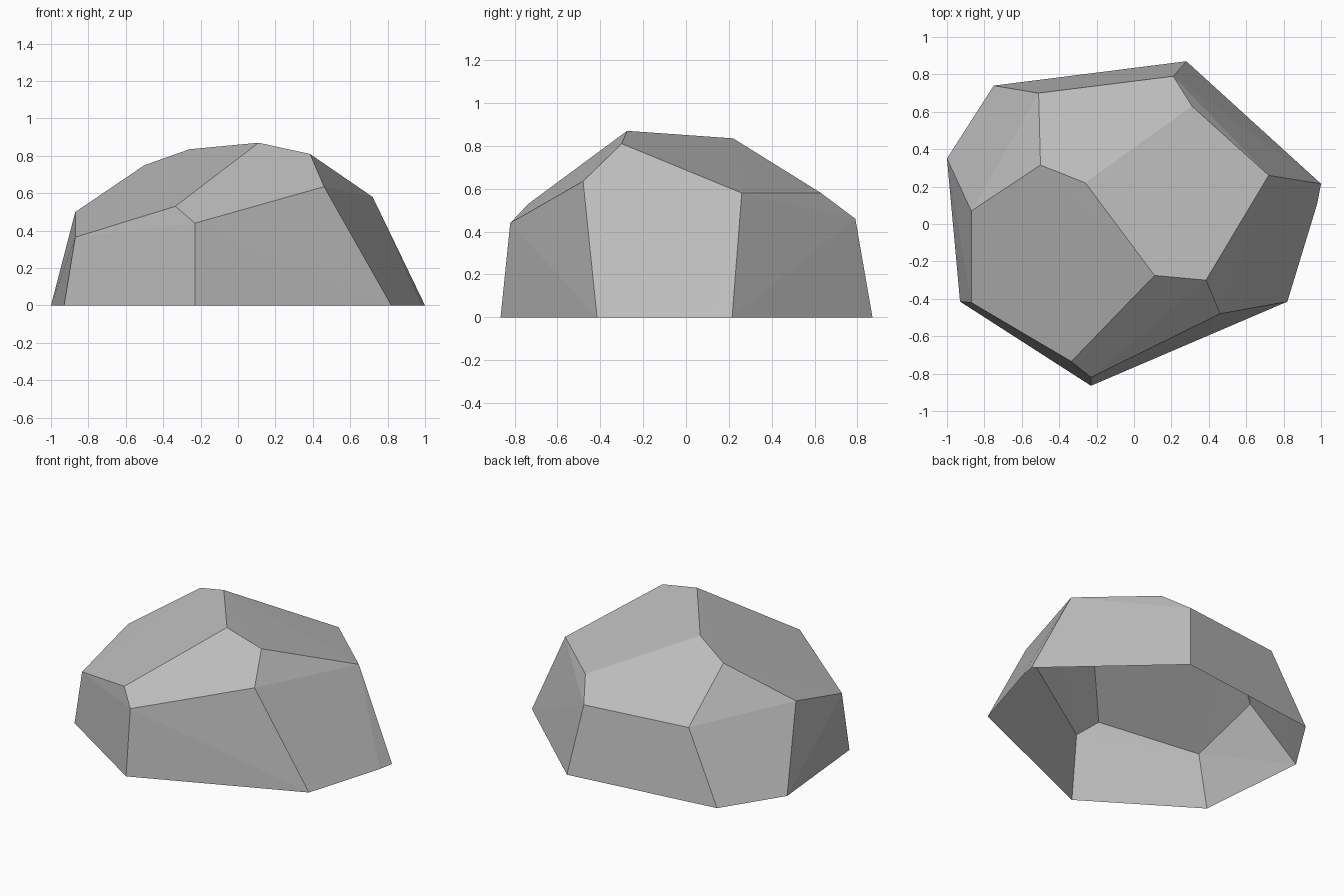
import bpy
import bmesh

# Remove the default object
cube = bpy.data.objects.get("Cube")
if cube:
    bpy.data.objects.remove(cube, do_unlink=True)

# Single stone colour
stone = bpy.data.materials.new("grey stone")
stone.use_nodes = True
colour = (0.5, 0.5, 0.5, 1)
stone.diffuse_color = colour
shader = stone.node_tree.nodes["Principled BSDF"]
shader.inputs["Base Color"].default_value = colour
shader.inputs["Roughness"].default_value = 0.9

# Ground outline of the boulder (x, y), open underneath
ground_rim = [
    (-0.93, -0.415), (-0.23, -0.865), (0.82, -0.415), (0.98, 0.11),
    (1, 0.215), (0.28, 0.87), (-0.75, 0.74), (-1, 0.35),
]

# Corners where the chipped side facets meet the upper ones
shoulder = [
    (-0.87, -0.42, 0.365), (-0.335, -0.735, 0.53), (-0.23, -0.82, 0.44),
    (0.46, -0.48, 0.635), (0.72, 0.26, 0.58), (0.31, 0.63, 0.58),
    (0.21, 0.79, 0.46), (-0.51, 0.7, 0.465), (-0.87, 0.07, 0.5),
]

# Corners of the crown facets
crown = [
    (0.11, -0.275, 0.87), (0.385, -0.3, 0.81),
    (-0.26, 0.22, 0.835), (-0.5, 0.315, 0.75),
]


def build_boulder(name, rim, upper, material):
    """Wrap the corners in flat facets and leave the underside open."""
    bm = bmesh.new()
    for x, y in rim:
        bm.verts.new((x, y, 0))
    for corner in upper:
        bm.verts.new(corner)
    bmesh.ops.convex_hull(bm, input=bm.verts[:])
    bmesh.ops.recalc_face_normals(bm, faces=bm.faces[:])

    # Open underside: drop every face lying on the ground
    underside = [f for f in bm.faces if all(v.co.z < 0.01 for v in f.verts)]
    bmesh.ops.delete(bm, geom=underside, context="FACES")

    # Merge triangles that share a plane into clean facets
    bmesh.ops.dissolve_limit(bm, angle_limit=0.01,
                             verts=bm.verts[:], edges=bm.edges[:])
    for face in bm.faces:
        face.smooth = False

    mesh = bpy.data.meshes.new(name)
    bm.to_mesh(mesh)
    bm.free()
    mesh.materials.append(material)
    boulder = bpy.data.objects.new(name, mesh)
    bpy.context.collection.objects.link(boulder)
    return boulder


build_boulder("boulder", ground_rim, shoulder + crown, stone)
